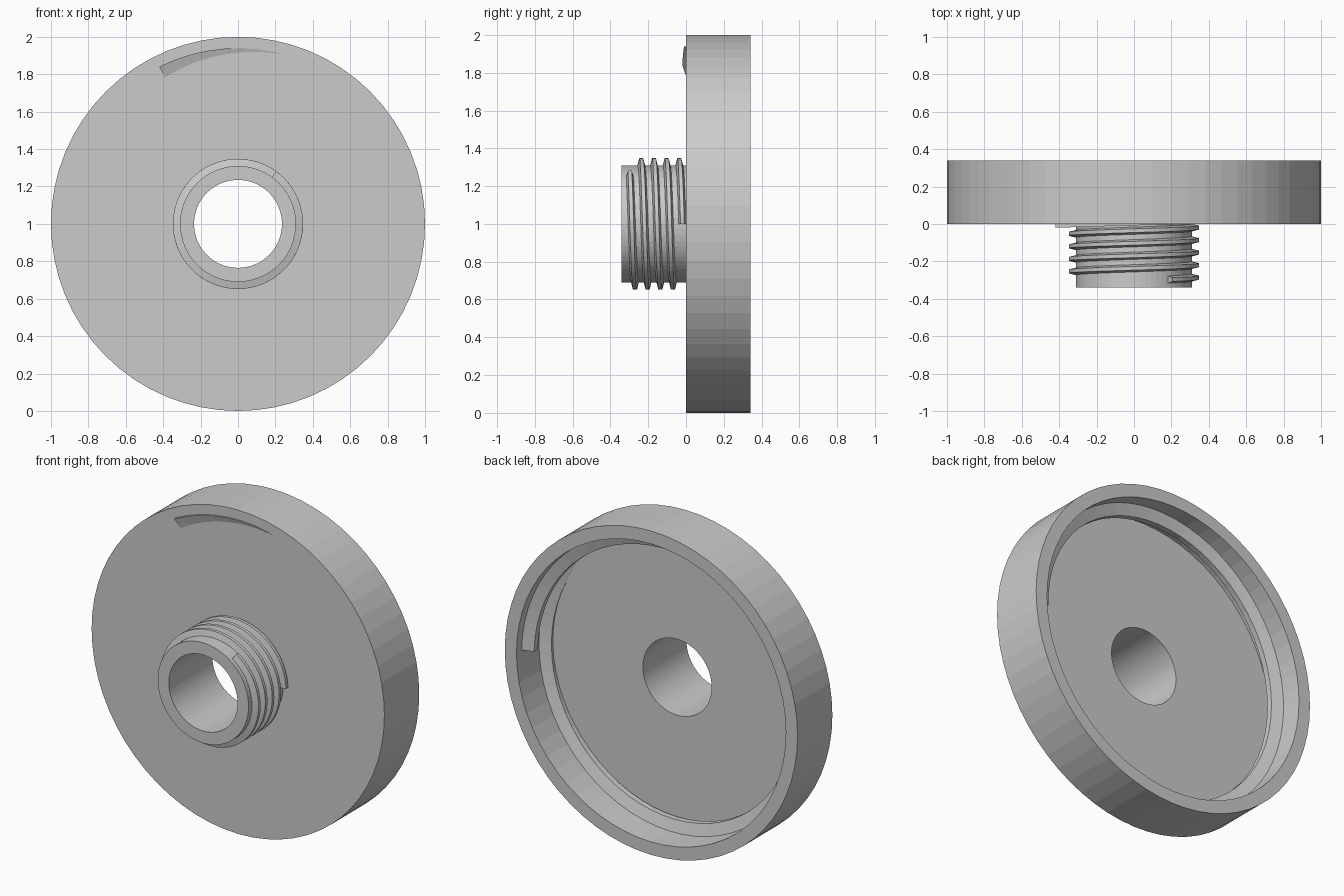
import bpy, bmesh
from math import radians, cos, sin

if "Cube" in bpy.data.objects:
    bpy.data.objects.remove(bpy.data.objects["Cube"])


def sweep(name, profile, start, turn, y_start, y_end, steps, closed=False):
    """Sweep a closed (radius, y) profile round the y axis at z = 1, rising along y."""
    bm = bmesh.new()
    rings = []
    for i in range(steps if closed else steps + 1):
        t = i / steps
        a = radians(start + turn * t)
        dy = y_start + (y_end - y_start) * t
        rings.append([bm.verts.new((r * cos(a), y + dy, 1 + r * sin(a))) for r, y in profile])
    n = len(profile)
    for i in range(steps):
        a, b = rings[i], rings[(i + 1) % len(rings)]
        for j in range(n):
            k = (j + 1) % n
            bm.faces.new((a[j], a[k], b[k], b[j]))
    if not closed:
        bm.faces.new(rings[0])
        bm.faces.new(rings[-1])
    bmesh.ops.recalc_face_normals(bm, faces=bm.faces)
    mesh = bpy.data.meshes.new(name)
    bm.to_mesh(mesh)
    bm.free()
    obj = bpy.data.objects.new(name, mesh)
    bpy.context.collection.objects.link(obj)
    return obj


def thread_profile(root, tip, root_half, tip_half):
    return [(root, -root_half), (tip, -tip_half), (tip, tip_half), (root, root_half)]


# Cup with open back, front plate and hollow neck
sweep("cap_body", [(0.235, -0.34), (0.31, -0.34), (0.31, 0), (1, 0), (1, 0.34),
                   (0.92, 0.34), (0.92, 0.085), (0.235, 0.085)],
      0, 360, 0, 0, 64, closed=True)

# Fine thread outside the neck, about four turns
sweep("neck_thread", thread_profile(0.30, 0.348, 0.022, 0.010),
      54, -54 - 4 * 360, -0.297, -0.019, 266)

# Coarse thread inside the cup, its start poking through the plate
sweep("cup_thread", thread_profile(0.94, 0.85, 0.046, 0.018),
      116.6, -116.6 - 360, 0.026, 0.25, 85)
